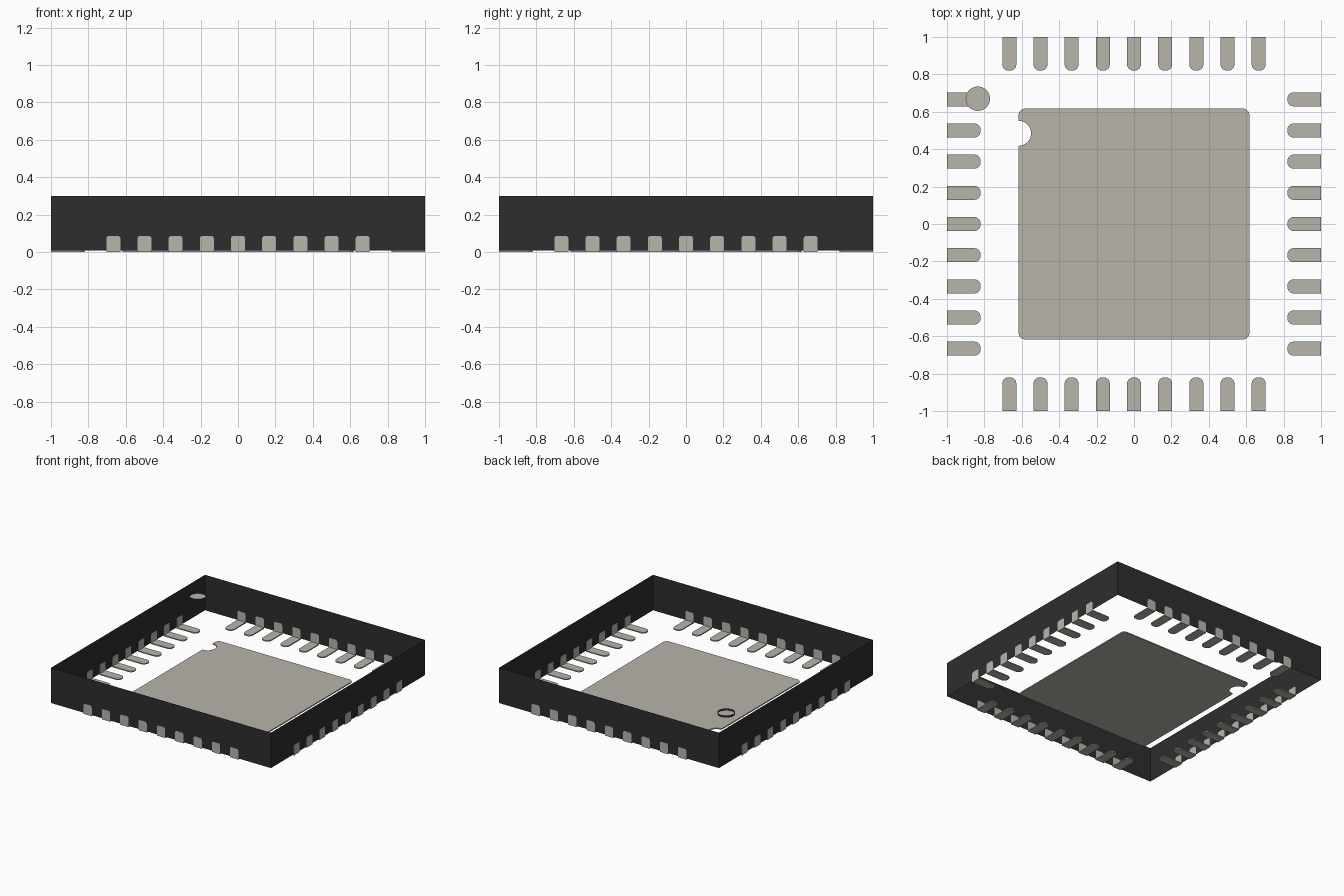
import bpy, bmesh, math
from mathutils import Matrix, Vector

if "Cube" in bpy.data.objects:
    bpy.data.objects.remove(bpy.data.objects["Cube"], do_unlink=True)


def material(name, rgb):
    m = bpy.data.materials.new(name)
    m.use_nodes = True
    m.diffuse_color = (*rgb, 1)
    m.node_tree.nodes["Principled BSDF"].inputs["Base Color"].default_value = (*rgb, 1)
    return m


DARK = material("dark plastic", (0.027, 0.027, 0.027))
METAL = material("tinned metal", (0.48, 0.46, 0.41))

HEIGHT = 0.30      # top of the body
LIFT = 0.009       # body underside, also the pad thickness
PITCH = 1 / 6      # pin spacing
HALF_W = 0.0375    # half width of a pin


def arc(cx, cy, r, a0, a1, n=8):
    return [(cx + r * math.cos(math.radians(a0 + (a1 - a0) * i / n)),
             cy + r * math.sin(math.radians(a0 + (a1 - a0) * i / n))) for i in range(n + 1)]


def prism(bm, outline, to_3d, push):
    """Extrude a flat outline, placed in space by to_3d, along push."""
    face = bm.faces.new([bm.verts.new(to_3d(u, v)) for u, v in outline])
    new = bmesh.ops.extrude_face_region(bm, geom=[face], use_keep_orig=True)["geom"]
    bmesh.ops.translate(bm, vec=Vector(push), verts=[g for g in new if isinstance(g, bmesh.types.BMVert)])


def to_mesh(bm, name, mat, fix_normals=True):
    if fix_normals:
        bmesh.ops.recalc_face_normals(bm, faces=bm.faces)
    mesh = bpy.data.meshes.new(name)
    bm.to_mesh(mesh)
    bm.free()
    mesh.materials.append(mat)
    return mesh


def place(name, mesh, matrix=Matrix()):
    ob = bpy.data.objects.new(name, mesh)
    ob.matrix_world = matrix
    bpy.context.collection.objects.link(ob)
    return ob


def open_tube(name, ring, z0, z1, mat):
    """A thin wall around a closed ring, open at both ends."""
    bm = bmesh.new()
    low = [bm.verts.new((x, y, z0)) for x, y in ring]
    top = [bm.verts.new((x, y, z1)) for x, y in ring]
    for i in range(len(ring)):
        j = (i + 1) % len(ring)
        bm.faces.new((low[i], low[j], top[j], top[i]))
    return place(name, to_mesh(bm, name, mat, False))


# Body: four thin walls, open above and below
E = 0.9985
open_tube("body_walls", [(-E, -E), (E, -E), (E, E), (-E, E)], LIFT, HEIGHT, DARK)

# Pin: flat foot with a rounded inner end, plus an upright tab in the wall
bm = bmesh.new()
r = 0.034
foot = [(-HALF_W, -1), (HALF_W, -1)]
foot += arc(HALF_W - r, -0.82 - r, r, 0, 90) + arc(-HALF_W + r, -0.82 - r, r, 90, 180)
prism(bm, foot, lambda u, v: (u, v, 0), (0, 0, LIFT))
c = 0.014
tab = [(-HALF_W, 0), (HALF_W, 0)]
tab += arc(HALF_W - c, 0.086 - c, c, 0, 90, 4) + arc(-HALF_W + c, 0.086 - c, c, 90, 180, 4)
prism(bm, tab, lambda u, v: (u, -1, v), (0, 0.003, 0))
pin = to_mesh(bm, "pin", METAL)

# Nine pins on each of the four sides
for s, side in enumerate(("front", "left", "back", "right")):
    for i in range(9):
        place(f"{side}_pin_{i + 1}", pin,
              Matrix.Rotation(s * math.pi / 2, 4, "Z") @ Matrix.Translation(((i - 4) * PITCH, 0, 0)))

# Thermal pad with rounded corners and a half-round notch
P, q = 0.617, 0.035
k = P - q
outline = (arc(k, -k, q, -90, 0) + arc(k, k, q, 0, 90) + arc(-k, k, q, 90, 180)
           + arc(-P, 0.485, 0.067, 90, -90, 20) + arc(-k, -k, q, 180, 270))
bm = bmesh.new()
prism(bm, outline, lambda u, v: (u, v, 0), (0, 0, LIFT))
place("thermal_pad", to_mesh(bm, "thermal_pad", METAL))

# Pin one marker: shallow round recess with a light floor
ring = arc(-0.835, 0.67, 0.065, 0, 360, 40)[:-1]
rim = open_tube("marker_rim", ring, HEIGHT - 0.015, HEIGHT, DARK)
for p in rim.data.polygons:
    p.use_smooth = True
bm = bmesh.new()
bm.faces.new([bm.verts.new((x, y, HEIGHT - 0.015)) for x, y in ring])
place("marker_floor", to_mesh(bm, "marker_floor", METAL, False))
